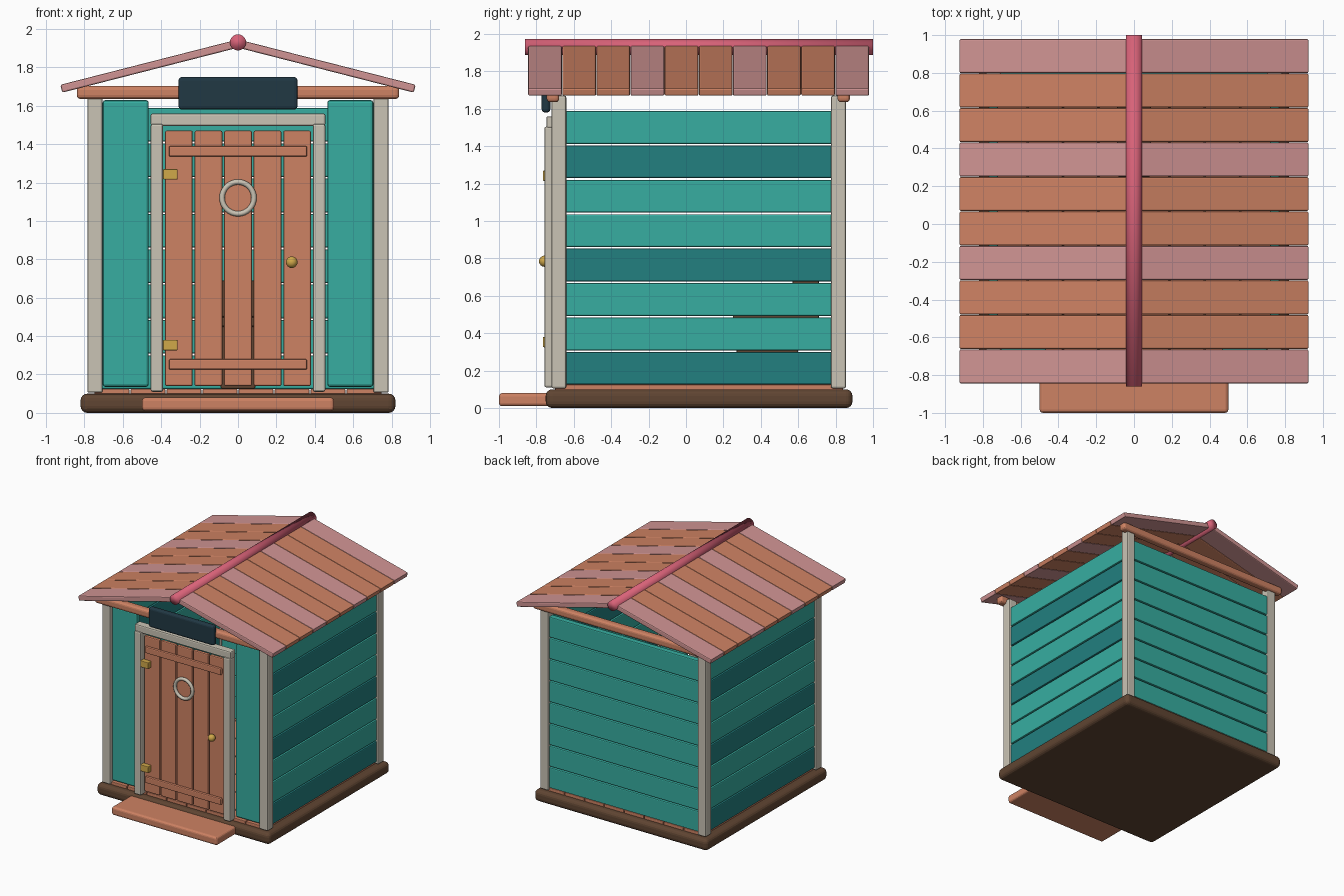
import bpy, bmesh, math
from mathutils import Matrix

cube = bpy.data.objects.get("Cube")
if cube:
    bpy.data.objects.remove(cube, do_unlink=True)


def linear(c):
    c /= 255
    return c / 12.92 if c <= 0.04045 else ((c + 0.055) / 1.055) ** 2.4


def material(name, *rgb):
    m = bpy.data.materials.new(name)
    m.use_nodes = True
    color = [linear(c) for c in rgb] + [1]
    m.diffuse_color = color
    m.node_tree.nodes["Principled BSDF"].inputs["Base Color"].default_value = color
    return m


teal = material("teal paint", 55, 174, 161)
dark_teal = material("dark teal paint", 34, 128, 128)
orange = material("orange wood", 206, 130, 99)
pink = material("pink wood", 208, 148, 147)
rose = material("rose ridge", 216, 98, 120)
beige = material("beige trim", 202, 196, 181)
brown = material("brown base", 96, 69, 50)
navy = material("navy sign", 33, 56, 68)
gold = material("gold metal", 208, 168, 74)


def finish(name, bm, mat, smooth=False):
    mesh = bpy.data.meshes.new(name)
    bm.to_mesh(mesh)
    bm.free()
    if smooth:
        mesh.shade_smooth()
    mesh.materials.append(mat)
    ob = bpy.data.objects.new(name, mesh)
    bpy.context.collection.objects.link(ob)
    return ob


def box(name, xs, ys, zs, mat, bevel=0.008, segments=2):
    """Bevelled box given by its (min, max) on each axis."""
    bm = bmesh.new()
    bmesh.ops.create_cube(bm, size=1)
    size = [b - a for a, b in (xs, ys, zs)]
    mid = [(a + b) / 2 for a, b in (xs, ys, zs)]
    bmesh.ops.transform(bm, matrix=Matrix.Translation(mid) @ Matrix.Diagonal(size + [1]), verts=bm.verts)
    bmesh.ops.bevel(bm, geom=bm.edges[:], offset=bevel, segments=segments, profile=0.5, affect='EDGES')
    return finish(name, bm, mat)


def mirrored(lo, hi, side):
    return (lo, hi) if side > 0 else (-hi, -lo)


SIDES = ((1, "left"), (-1, "right"))

# Base, step and floor boards
box("base", (-0.82, 0.82), (-0.75, 0.89), (0, 0.1), brown, 0.035, 4)
box("step", (-0.5, 0.5), (-1, -0.7), (0.01, 0.08), orange, 0.018, 3)
for i in range(8):
    x = -0.75 + i * 0.1875
    box(f"floor_board_{i}", (x + 0.003, x + 0.184), (-0.7, 0.84), (0.09, 0.125), orange, 0.005)

# Corner posts, front panels and door frame posts
for s, side in SIDES:
    for end, y in (("front", -0.72), ("back", 0.775)):
        box(f"{side}_{end}_post", mirrored(0.705, 0.785, s), (y, y + 0.08), (0.105, 1.67), beige, 0.01)
    box(f"{side}_front_panel", mirrored(0.465, 0.705, s), (-0.7, -0.65), (0.135, 1.63), teal, 0.015)
    box(f"{side}_door_post", mirrored(0.39, 0.455, s), (-0.757, -0.68), (0.11, 1.505), beige, 0.01)
box("door_lintel", (-0.455, 0.455), (-0.747, -0.68), (1.495, 1.56), beige, 0.01)

# Wall planks
PITCH = 0.184
for i in range(8):
    z = (0.12 + i * PITCH + 0.005, 0.12 + (i + 1) * PITCH - 0.004)
    for s, side in SIDES:
        box(f"{side}_wall_plank_{i}", mirrored(0.72, 0.77, s), (-0.65, 0.785), z, teal if i % 3 else dark_teal)
    box(f"back_wall_plank_{i}", (-0.715, 0.715), (0.79, 0.84), z, teal)

# Door
for i in range(5):
    x = -0.385 + i * 0.154
    box(f"door_plank_{i}", (x + 0.005, x + 0.149), (-0.725, -0.695), (0.14, 1.47), orange)
for name, z in (("lower", 0.225), ("upper", 1.335)):
    box(f"{name}_door_batten", (-0.36, 0.36), (-0.747, -0.72), (z, z + 0.055), orange)
for name, z in (("lower", 0.325), ("upper", 1.215)):
    box(f"{name}_hinge", (-0.39, -0.315), (-0.765, -0.72), (z, z + 0.055), gold, 0.005)

bpy.ops.mesh.primitive_torus_add(major_radius=0.083, minor_radius=0.014, major_segments=32, minor_segments=10,
                                 location=(0, -0.733, 1.12), rotation=(math.pi / 2, 0, 0))
ring = bpy.context.object
ring.name = "door_ring"
ring.data.materials.append(beige)
ring.data.shade_smooth()

bm = bmesh.new()
bmesh.ops.create_uvsphere(bm, u_segments=20, v_segments=12, radius=0.03)
knob = finish("door_knob", bm, gold, True)
knob.location = (0.28, -0.756, 0.785)

# Beams and blank sign board
for name, y in (("front", -0.745), ("back", 0.81)):
    box(f"{name}_beam", (-0.84, 0.84), (y, y + 0.067), (1.635, 1.702), orange, 0.02, 3)
box("sign_board", (-0.31, 0.31), (-0.772, -0.725), (1.58, 1.75), navy, 0.018, 3)

# Roof boards, laid flat then tilted down from the ridge
SLOPE = math.atan2(0.235, 0.92)
for s, side in SIDES:
    tilt = Matrix.Translation((0, 0, 1.924)) @ Matrix.Rotation(s * SLOPE, 4, 'Y')
    for i in range(10):
        y = -0.845 + i * 0.1825
        board = box(f"{side}_roof_board_{i}", mirrored(0, 0.95, s), (y + 0.001, y + 0.1815),
                    (-0.021, 0.021), orange if i % 3 else pink, 0.008)
        board.data.transform(tilt)

# Ridge pole
bm = bmesh.new()
bmesh.ops.create_cone(bm, cap_ends=True, segments=24, radius1=0.042, radius2=0.042, depth=1.86,
                      matrix=Matrix.Translation((0, 0.07, 1.93)) @ Matrix.Rotation(math.pi / 2, 4, 'X'))
finish("ridge_pole", bm, rose, True)

# Small seat inside
box("seat_top", (-0.09, 0.09), (0.25, 0.71), (0.45, 0.5), brown)
box("seat_back", (-0.09, 0.09), (0.57, 0.71), (0.5, 0.69), brown)
box("seat_base", (-0.09, 0.09), (0.27, 0.6), (0.125, 0.45), brown)
